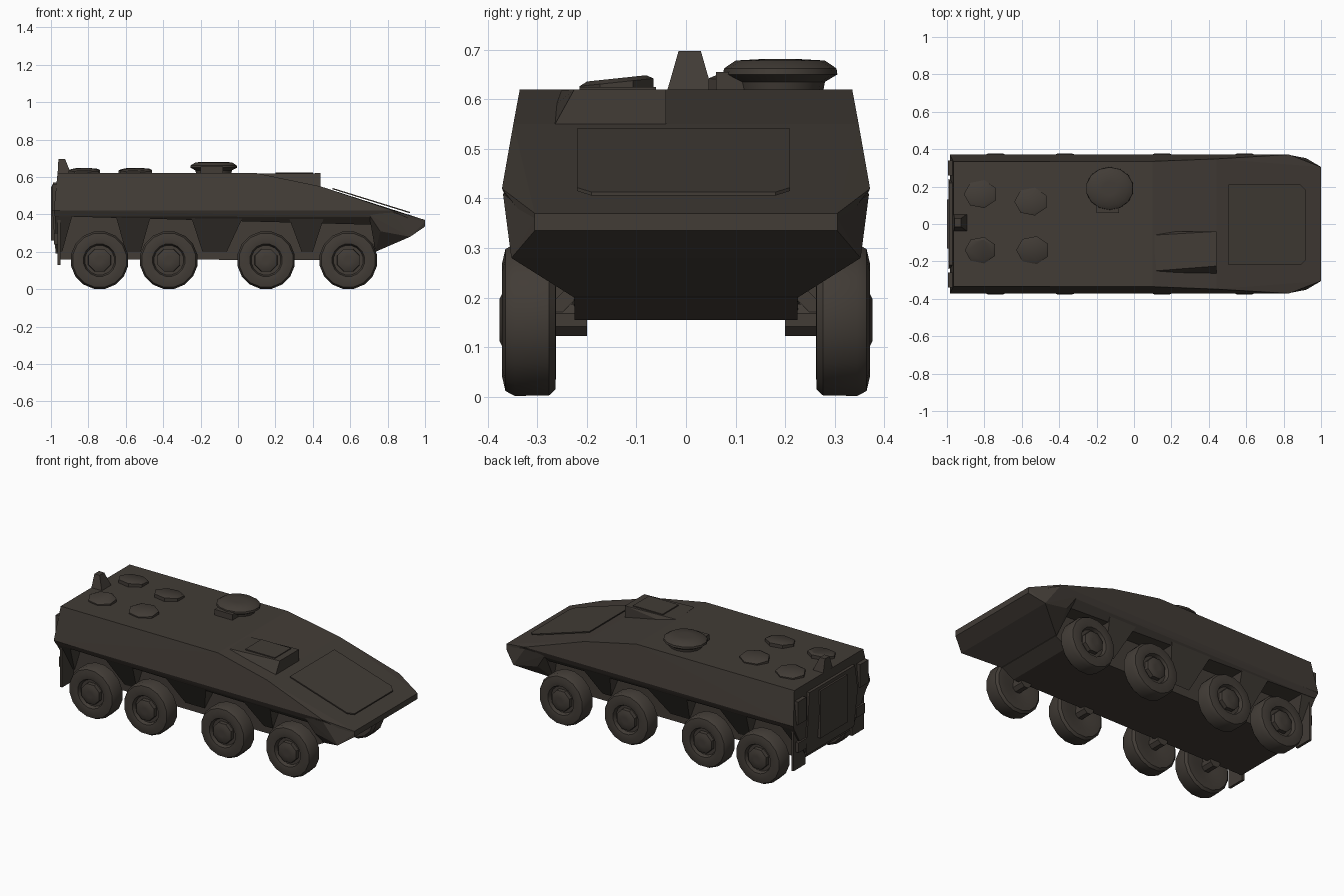
import bpy, bmesh, math
from mathutils import Vector

cube = bpy.data.objects.get("Cube")
if cube:
    bpy.data.objects.remove(cube, do_unlink=True)

paint = bpy.data.materials.new("dark_olive_brown")
paint.use_nodes = True
colour = (0.054, 0.045, 0.037, 1)
paint.diffuse_color = colour
bsdf = next(n for n in paint.node_tree.nodes if n.type == 'BSDF_PRINCIPLED')
bsdf.inputs["Base Color"].default_value = colour
bsdf.inputs["Roughness"].default_value = 0.8


def finish(name, bm, smooth=None):
    bmesh.ops.recalc_face_normals(bm, faces=bm.faces)
    mesh = bpy.data.meshes.new(name)
    bm.to_mesh(mesh)
    bm.free()
    mesh.materials.append(paint)
    obj = bpy.data.objects.new(name, mesh)
    bpy.context.collection.objects.link(obj)
    if smooth:
        bpy.ops.object.select_all(action='DESELECT')
        obj.select_set(True)
        bpy.context.view_layer.objects.active = obj
        bpy.ops.object.shade_smooth_by_angle(angle=math.radians(smooth))
    return obj


def solid(name, points, mirror=False):
    """Flat-faced convex block around a few corner points."""
    bm = bmesh.new()
    pts = list(points)
    if mirror:
        pts += [(x, -y, z) for x, y, z in points]
    for p in pts:
        bm.verts.new(p)
    result = bmesh.ops.convex_hull(bm, input=bm.verts)
    loose = [v for v in bm.verts if not v.link_faces]
    bmesh.ops.delete(bm, geom=loose, context='VERTS')
    bmesh.ops.dissolve_limit(bm, angle_limit=0.01, verts=bm.verts, edges=bm.edges)
    return finish(name, bm)


def box(name, x0, x1, y0, y1, z0, z1):
    return solid(name, [(x, y, z) for x in (x0, x1) for y in (y0, y1) for z in (z0, z1)])


def lathe(name, profile, place, sides, smooth):
    """Closed rings of (radius, offset), positioned by place(a, b, offset)."""
    bm = bmesh.new()
    rings = []
    for r, h in profile:
        rings.append([bm.verts.new(place(r * math.cos(t), r * math.sin(t), h))
                      for t in (2 * math.pi * (i + 0.5) / sides for i in range(sides))])
    for a, b in zip(rings, rings[1:]):
        for i in range(sides):
            j = (i + 1) % sides
            bm.faces.new((a[i], a[j], b[j], b[i]))
    bm.faces.new(rings[0])
    bm.faces.new(rings[-1])
    return finish(name, bm, smooth)


# Upper armoured body with its sloping front
solid("upper_hull", [
    (-0.965, 0.333, 0.62), (0.10, 0.335, 0.62), (0.44, 0.348, 0.55),
    (0.83, 0.371, 0.42), (1.0, 0.305, 0.37), (1.0, 0.305, 0.337),
    (-0.985, 0.371, 0.42), (-0.98, 0.355, 0.39), (0.80, 0.355, 0.385)], True)

# Nose underside
solid("nose", [
    (1.0, 0.305, 0.36), (1.0, 0.305, 0.335), (0.92, 0.352, 0.28),
    (0.83, 0.369, 0.41), (0.70, 0.36, 0.40), (0.76, 0.345, 0.31),
    (0.735, 0.225, 0.20), (0.70, 0.225, 0.40)], True)

# Narrow lower body between the wheels
solid("lower_hull", [
    (-0.95, 0.23, 0.16), (0.66, 0.225, 0.155), (0.74, 0.225, 0.20),
    (0.80, 0.225, 0.40), (-0.97, 0.23, 0.40)], True)

for side, s in (("left", 1), ("right", -1)):
    # Slanted sponson panels filling the gaps between wheel arches
    for i, (top0, top1, low0, low1) in enumerate((
            (-0.98, -0.88, -0.97, -0.94), (-0.66, -0.46, -0.60, -0.52),
            (-0.26, 0.04, -0.19, -0.06), (0.26, 0.47, 0.34, 0.40))):
        solid(f"{side}_sponson_{i + 1}", [
            (top0, s * 0.368, 0.415), (top1, s * 0.368, 0.415),
            (low0, s * 0.235, 0.20), (low1, s * 0.235, 0.20),
            (top0, s * 0.22, 0.415), (top1, s * 0.22, 0.415)])

    # Rear mud flaps
    box(f"{side}_mud_flap", -0.965, -0.95, s * 0.225, s * 0.34, 0.13, 0.40)

    # Wheels with recessed rims, hub caps and axles
    for i, x in enumerate((-0.74, -0.37, 0.15, 0.59)):
        def place(a, b, h, x=x, s=s):
            return (x + a, s * h, 0.155 + b)
        lathe(f"{side}_wheel_{i + 1}", [
            (0.05, 0.275), (0.10, 0.262), (0.142, 0.263), (0.155, 0.276),
            (0.156, 0.345), (0.146, 0.364), (0.115, 0.371), (0.088, 0.366),
            (0.080, 0.345), (0.06, 0.345)], place, 16, 40)
        lathe(f"{side}_hub_{i + 1}", [
            (0.066, 0.34), (0.064, 0.368), (0.045, 0.376), (0.02, 0.376)], place, 8, 30)
        lathe(f"{side}_axle_{i + 1}", [(0.035, 0.20), (0.035, 0.28)], place, 8, 30)
        # Suspension arm sloping down to the axle
        solid(f"{side}_suspension_arm_{i + 1}", [
            (x + dx, s * y, z + dz) for dx in (-0.03, 0.03)
            for y, z in ((0.21, 0.23), (0.27, 0.17)) for dz in (-0.02, 0.02)])

# Raised engine cover plate on the sloping front
solid("glacis_plate", [
    (x, y, 0.541 - (x - 0.5) * 0.31 + dz) for dz in (-0.005, 0.002)
    for x, y in ((0.505, -0.22), (0.505, 0.21), (0.89, 0.21), (0.92, 0.18),
                 (0.92, -0.19), (0.89, -0.22))])

# Driver's station standing out of the front roof slope
solid("driver_station", [
    (0.10, -0.06, 0.618), (0.12, -0.25, 0.618), (0.44, -0.04, 0.62), (0.44, -0.225, 0.62),
    (0.44, -0.04, 0.53), (0.44, -0.275, 0.53), (0.15, -0.275, 0.58), (0.10, -0.04, 0.58)])
box("driver_hatch", 0.20, 0.40, -0.215, -0.06, 0.615, 0.625)

# Commander's cupola
lathe("cupola", [(0.095, 0.61), (0.10, 0.635), (0.128, 0.65), (0.126, 0.662),
                 (0.10, 0.678), (0.04, 0.681)],
      lambda a, b, h: (-0.13 + a, 0.19 + b * 0.9, h), 14, 35)
# Sight block beside the cupola
box("cupola_sight", -0.20, -0.08, 0.06, 0.12, 0.61, 0.655)

# Rear roof hatches, each a tilted lid
for i, (x, y, r) in enumerate(((-0.82, 0.16, 0.09), (-0.55, 0.12, 0.09),
                               (-0.82, -0.14, 0.085), (-0.54, -0.14, 0.09))):
    tilt = -0.09 if y > 0 else 0.09
    lathe(f"roof_hatch_{i + 1}", [(r, 0.612), (r, 0.634), (r * 0.8, 0.642)],
          lambda a, b, h: (x + a, y + b * 0.85, h + b * tilt), 7, 30)

# Tapered periscope mast at the rear edge
solid("rear_periscope", [
    (-0.965, -0.04, 0.61), (-0.965, 0.055, 0.61), (-0.89, -0.04, 0.61), (-0.89, 0.055, 0.61),
    (-0.96, -0.015, 0.697), (-0.96, 0.03, 0.697), (-0.925, -0.015, 0.697),
    (-0.925, 0.03, 0.697)])

# Rear ramp with an inset door and corner stowage bins
solid("rear_ramp", [(-0.988, 0.22, 0.57), (-0.993, 0.24, 0.42), (-0.975, 0.23, 0.19),
                    (-0.95, 0.22, 0.57), (-0.95, 0.23, 0.19)], True)
box("rear_door", -1.0, -0.97, -0.13, 0.13, 0.26, 0.55)
for side, s in (("left", 1), ("right", -1)):
    box(f"{side}_rear_bin", -0.995, -0.96, s * 0.26, s * 0.34, 0.42, 0.56)
    box(f"{side}_rear_step", -0.985, -0.95, s * 0.24, s * 0.32, 0.24, 0.30)
